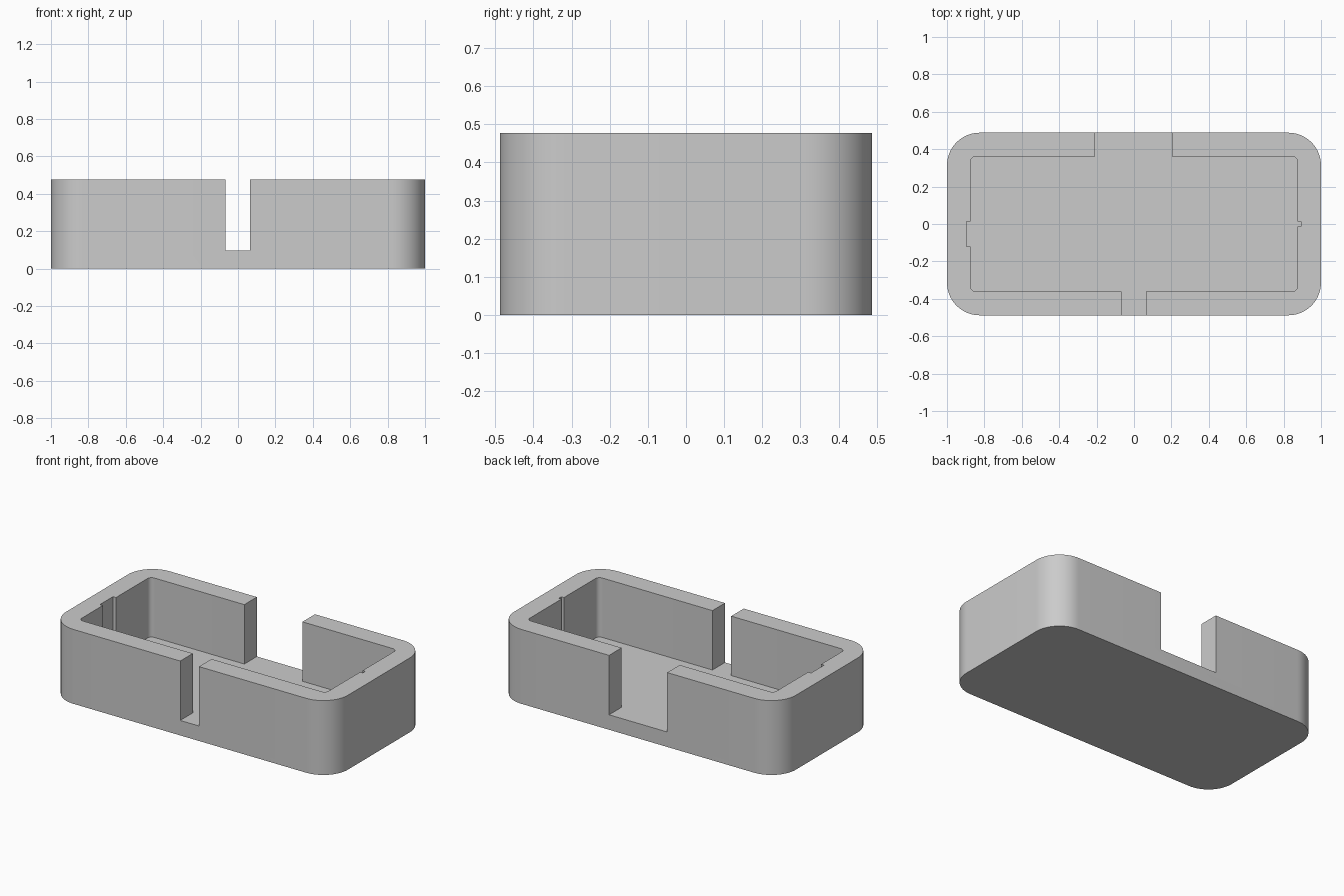
import bpy, bmesh
from math import sin, cos, pi

if "Cube" in bpy.data.objects:
    bpy.data.objects.remove(bpy.data.objects["Cube"])

HEIGHT, FLOOR = 0.477, 0.096


def corner(x, y, r, quadrant, n):
    """Rounded corner arc, counter-clockwise; quadrant 0 is +x +y."""
    sx = 1 if quadrant in (0, 3) else -1
    sy = 1 if quadrant in (0, 1) else -1
    cx, cy = sx * (x - r), sy * (y - r)
    angles = [(quadrant + i / n) * pi / 2 for i in range(n + 1)]
    return [(cx + r * cos(a), cy + r * sin(a)) for a in angles]


def prism(name, profile, z0, z1):
    """Extrude a closed xy profile from z0 to z1."""
    bm = bmesh.new()
    face = bm.faces.new([bm.verts.new((x, y, z0)) for x, y in profile])
    ext = bmesh.ops.extrude_face_region(bm, geom=[face])
    top = [v for v in ext["geom"] if isinstance(v, bmesh.types.BMVert)]
    bmesh.ops.translate(bm, vec=(0, 0, z1 - z0), verts=top)
    bmesh.ops.recalc_face_normals(bm, faces=bm.faces)
    mesh = bpy.data.meshes.new(name)
    bm.to_mesh(mesh)
    bm.free()
    obj = bpy.data.objects.new(name, mesh)
    bpy.context.collection.objects.link(obj)
    return obj


# Solid outer block with rounded vertical corners
outer = [p for q in range(4) for p in corner(1.0, 0.488, 0.175, q, 16)]
tray = prism("tray", outer, 0, HEIGHT)

# Cavity outline with side notches, wide back opening and narrow front slot
X, Y, R, OUT = 0.875, 0.361, 0.03, 0.6
cavity = [(X, -0.013), (0.894, -0.013), (0.894, 0.013), (X, 0.013)]
cavity += corner(X, Y, R, 0, 8)
cavity += [(0.204, Y), (0.204, OUT), (-0.208, OUT), (-0.208, Y)]
cavity += corner(X, Y, R, 1, 8)
cavity += [(-X, 0.013), (-0.896, 0.013), (-0.896, -0.12), (-X, -0.12)]
cavity += corner(X, Y, R, 2, 8)
cavity += [(-0.068, -Y), (-0.068, -OUT), (0.065, -OUT), (0.065, -Y)]
cavity += corner(X, Y, R, 3, 8)
cutter = prism("cavity_cutter", cavity, FLOOR, HEIGHT + 0.2)
cutter.hide_render = True

# Carve the cavity, then drop the cutter
bpy.context.view_layer.objects.active = tray
tray.select_set(True)
mod = tray.modifiers.new("cavity", 'BOOLEAN')
mod.operation, mod.solver, mod.object = 'DIFFERENCE', 'EXACT', cutter
bpy.ops.object.modifier_apply(modifier=mod.name)
bpy.data.objects.remove(cutter)
bpy.ops.object.shade_smooth_by_angle(angle=pi / 6)
